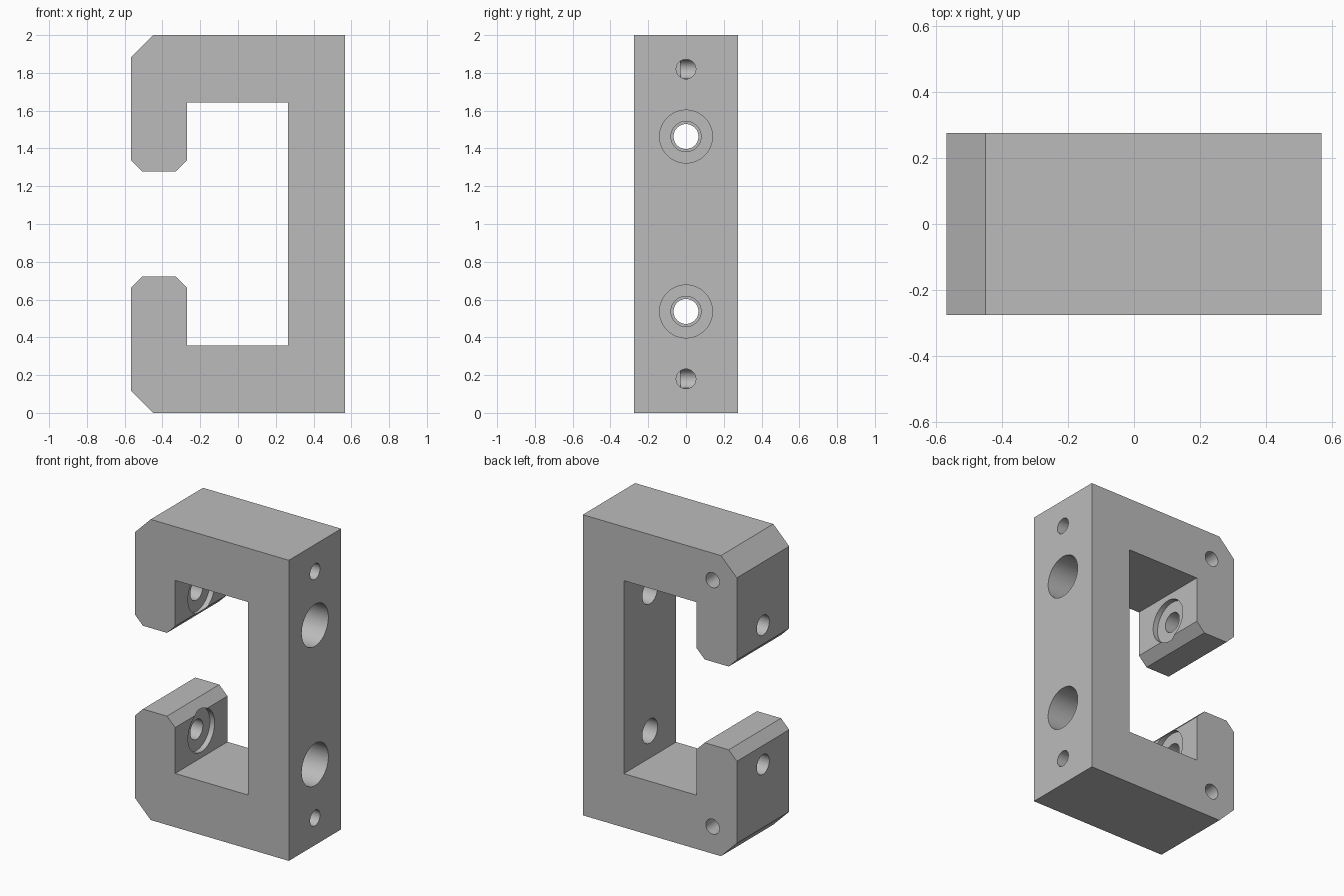
import bpy
import bmesh
from math import pi, radians
from mathutils import Matrix

if "Cube" in bpy.data.objects:
    bpy.data.objects.remove(bpy.data.objects["Cube"], do_unlink=True)

HALF_X, HALF_Y = 0.567, 0.275

# Single grey material
grey = bpy.data.materials.new("plain grey")
grey.use_nodes = True
colour = (0.5, 0.5, 0.5, 1)
grey.diffuse_color = colour
grey.node_tree.nodes["Principled BSDF"].inputs["Base Color"].default_value = colour


def add_object(name, bm):
    bmesh.ops.recalc_face_normals(bm, faces=bm.faces)
    mesh = bpy.data.meshes.new(name)
    bm.to_mesh(mesh)
    bm.free()
    mesh.materials.append(grey)
    obj = bpy.data.objects.new(name, mesh)
    bpy.context.collection.objects.link(obj)
    return obj


# Bracket body: upper half of the C outline, mirrored about mid height
upper = [(HALF_X, 2), (-0.45, 2), (-HALF_X, 1.883), (-HALF_X, 1.337),
         (-0.507, 1.277), (-0.33, 1.277), (-0.27, 1.337),
         (-0.27, 1.642), (0.265, 1.642)]
outline = upper + [(x, 2 - z) for x, z in reversed(upper)]
bm = bmesh.new()
face = bm.faces.new([bm.verts.new((x, -HALF_Y, z)) for x, z in outline])
side = bmesh.ops.extrude_face_region(bm, geom=[face])
bmesh.ops.translate(bm, vec=(0, 2 * HALF_Y, 0),
                    verts=[v for v in side["geom"] if isinstance(v, bmesh.types.BMVert)])
bracket = add_object("clamp_bracket", bm)
bpy.context.view_layer.objects.active = bracket
bracket.select_set(True)


def drill(axis, start, end, radius, across, z):
    """Cut a round hole along x or y between two positions."""
    mid = (start + end) / 2
    if axis == "X":
        place = Matrix.Translation((mid, across, z)) @ Matrix.Rotation(pi / 2, 4, "Y")
    else:
        place = Matrix.Translation((across, mid, z)) @ Matrix.Rotation(pi / 2, 4, "X")
    bm = bmesh.new()
    bmesh.ops.create_cone(bm, cap_ends=True, segments=48, radius1=radius,
                          radius2=radius, depth=abs(end - start), matrix=place)
    cutter = add_object("drill_cutter", bm)
    cutter.hide_render = True
    mod = bracket.modifiers.new("hole", "BOOLEAN")
    mod.operation = "DIFFERENCE"
    mod.solver = "EXACT"
    mod.object = cutter
    bpy.ops.object.modifier_apply(modifier=mod.name)
    bpy.data.objects.remove(cutter, do_unlink=True)


for sign in (1, -1):
    bolt_z = 1 + sign * 0.463
    duct_z = 1 + sign * 0.82
    # Bolt holes: counterbore and clearance in the spine, recess and bore in the jaw
    drill("X", 0.375, 0.7, 0.14, 0, bolt_z)
    drill("X", 0.1, 0.45, 0.08, 0, bolt_z)
    drill("X", -0.305, -0.1, 0.14, 0, bolt_z)
    drill("X", -0.7, -0.2, 0.066, 0, bolt_z)
    # Long duct through the arm, meeting a hole in the back
    drill("X", -0.40, 0.7, 0.052, 0, duct_z)
    drill("Y", -0.03, 0.4, 0.05, -0.388, duct_z)

bpy.ops.object.shade_smooth_by_angle(angle=radians(30))
